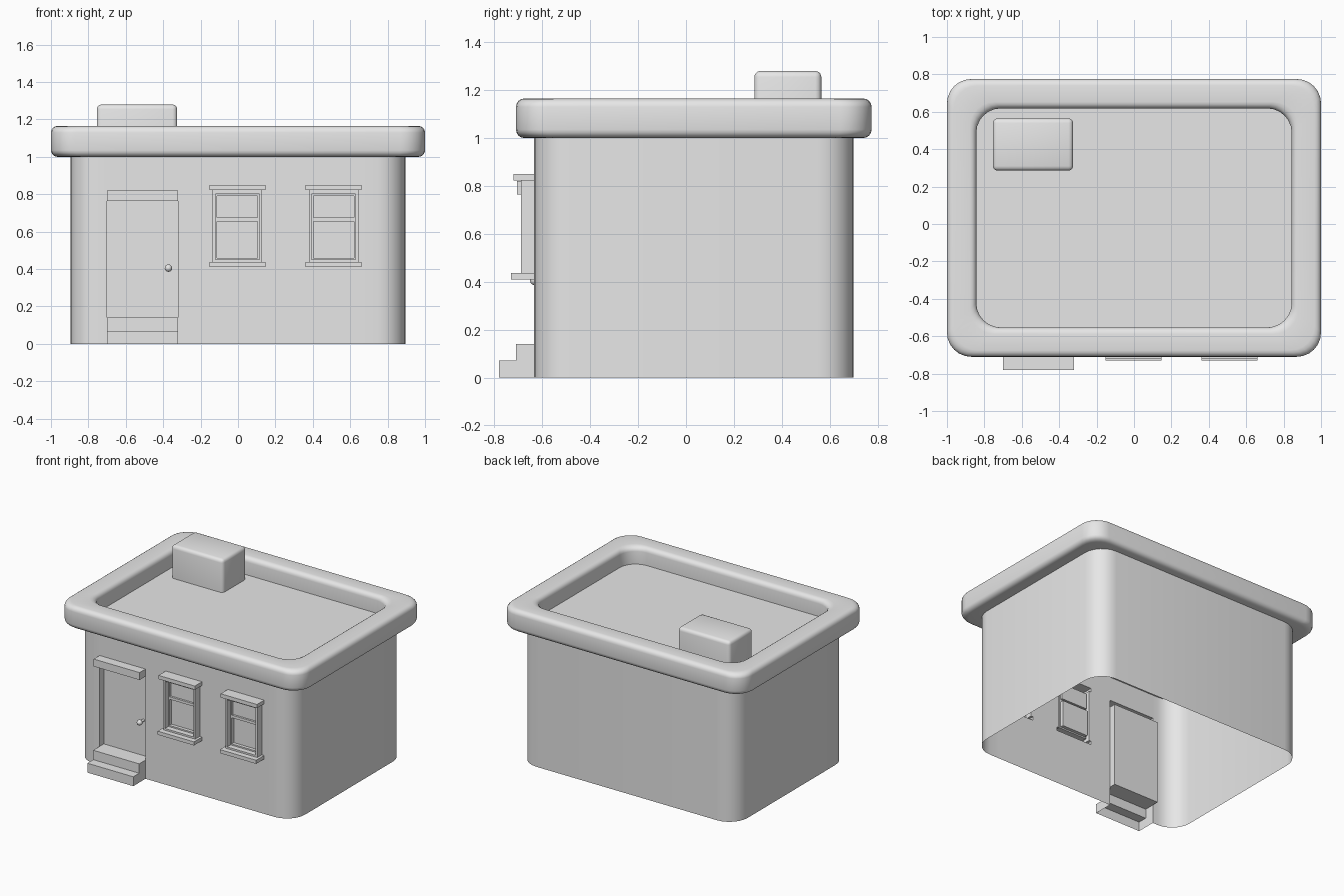
import bpy, bmesh
from math import sin, cos, pi, radians

cube = bpy.data.objects.get("Cube")
if cube:
    bpy.data.objects.remove(cube)

grey = bpy.data.materials.new("plain_grey")
grey.use_nodes = True
grey.diffuse_color = (0.8, 0.8, 0.8, 1)
grey.node_tree.nodes["Principled BSDF"].inputs["Base Color"].default_value = (0.8, 0.8, 0.8, 1)

MID_Y = 0.0325


def finish(name, bm):
    """Turn a bmesh into a smooth object whose hard edges stay sharp."""
    mesh = bpy.data.meshes.new(name)
    bmesh.ops.remove_doubles(bm, verts=bm.verts, dist=0.0005)
    bm.to_mesh(mesh)
    bm.free()
    mesh.materials.append(grey)
    mesh.shade_smooth()
    mesh.set_sharp_from_angle(angle=radians(40))
    obj = bpy.data.objects.new(name, mesh)
    bpy.context.collection.objects.link(obj)
    return obj


def rounded_rect(hx, hy, r, steps=6):
    """Counter-clockwise outline, from the front right corner to the front left one."""
    pts = []
    for k, (sx, sy) in enumerate([(1, -1), (1, 1), (-1, 1), (-1, -1)]):
        for i in range(steps + 1):
            a = (k - 1 + i / steps) * pi / 2
            pts.append((sx * (hx - r) + r * cos(a), MID_Y + sy * (hy - r) + r * sin(a)))
    return pts


def quad(bm, *pts):
    bm.faces.new([bm.verts.new(p) for p in pts])


# Front wall relief: rectangles (x0, x1, z0, z1, y), later ones override
HX, HY, R, TOP = 0.895, 0.6675, 0.15, 1.0
FRONT = MID_Y - HY
DOOR_Y = FRONT + 0.05
door = (-0.70, -0.32)
relief = [
    (*door, 0, 0.07, -0.78),            # lower step
    (*door, 0.07, 0.14, -0.71),         # upper step
    (*door, 0.14, 0.765, DOOR_Y),       # recessed door
    (*door, 0.765, 0.82, -0.705),       # lintel
]
for c in (-0.003, 0.511):
    relief += [
        (c - 0.15, c + 0.15, 0.41, 0.437, -0.73),       # sill
        (c - 0.15, c + 0.15, 0.822, 0.85, -0.72),       # header
        (c - 0.132, c + 0.132, 0.437, 0.822, -0.69),    # frame
        (c - 0.118, c + 0.118, 0.45, 0.802, -0.65),     # sash
        (c - 0.108, c + 0.108, 0.46, 0.655, -0.625),    # lower pane
        (c - 0.108, c + 0.108, 0.675, 0.792, -0.635),   # upper pane
    ]
xs = sorted({R - HX, HX - R} | {x for b in relief for x in b[:2]})
zs = sorted({0, TOP} | {z for b in relief for z in b[2:4]})


def depth(i, j):
    """Depth of the front wall in one grid cell."""
    if not (0 <= i < len(xs) - 1 and 0 <= j < len(zs) - 1):
        return FRONT
    x, z = (xs[i] + xs[i + 1]) / 2, (zs[j] + zs[j + 1]) / 2
    y = FRONT
    for x0, x1, z0, z1, d in relief:
        if x0 < x < x1 and z0 < z < z1:
            y = d
    return y


bm = bmesh.new()
for i in range(len(xs) - 1):
    for j in range(len(zs) - 1):
        x0, x1, z0, z1 = xs[i], xs[i + 1], zs[j], zs[j + 1]
        y, left, below = depth(i, j), depth(i - 1, j), depth(i, j - 1)
        quad(bm, (x0, y, z0), (x1, y, z0), (x1, y, z1), (x0, y, z1))
        if left != y:
            quad(bm, (x0, left, z0), (x0, y, z0), (x0, y, z1), (x0, left, z1))
        if j and below != y:
            quad(bm, (x0, below, z0), (x1, below, z0), (x1, y, z0), (x0, y, z0))
# Side and back walls with rounded corners, open underneath
path = rounded_rect(HX, HY, R)
for p, q in zip(path, path[1:]):
    for z0, z1 in zip(zs, zs[1:]):
        quad(bm, (*p, z0), (*q, z0), (*q, z1), (*p, z1))
finish("walls", bm)


# Roof: a rounded rim swept around the building, closed by a sunken deck
def arc(d, z, r, start, end, steps=4):
    return [(d - r * cos(a), z + r * sin(a))
            for a in (radians(start + (end - start) * i / steps) for i in range(steps + 1))]


RIM_TOP, RIM_W, B = 1.165, 0.157, 0.035
profile = [(0.12, TOP)]
profile += arc(B, TOP + B, B, -90, 0)
profile += arc(B, RIM_TOP - B, B, 0, 90)
profile += arc(RIM_W - B, RIM_TOP - B, B, 90, 180)
profile += [(RIM_W, 1.035)]
bm = bmesh.new()
rings = [[bm.verts.new((*p, z)) for p in rounded_rect(1 - d, 0.7425 - d, 0.13)]
         for d, z in profile]
for a, b in zip(rings, rings[1:]):
    for k in range(len(a)):
        n = (k + 1) % len(a)
        bm.faces.new((a[k], a[n], b[n], b[k]))
bm.faces.new(rings[-1])
finish("roof", bm)

# Roof box with softened upright and top edges
bm = bmesh.new()
bmesh.ops.create_cube(bm, size=1)
for v in bm.verts:
    v.co = (-0.54 + v.co.x * 0.43, 0.425 + v.co.y * 0.28, 1.155 + v.co.z * 0.25)
soft = [e for e in bm.edges if max(v.co.z for v in e.verts) > 1.2]
bmesh.ops.bevel(bm, geom=soft, offset=0.025, segments=3, profile=0.5, affect='EDGES')
finish("roof_box", bm)


# Door knob: a lathed stem and ball
bm = bmesh.new()
bmesh.ops.create_uvsphere(bm, u_segments=16, v_segments=10, radius=0.02)
stem = bmesh.ops.create_cone(bm, cap_ends=False, segments=12, radius1=0.01, radius2=0.008, depth=0.04)
bmesh.ops.translate(bm, verts=stem["verts"], vec=(0, 0, -0.026))
knob = finish("door_knob", bm)
knob.rotation_euler.x = pi / 2
knob.location = (-0.372, DOOR_Y - 0.046, 0.405)
